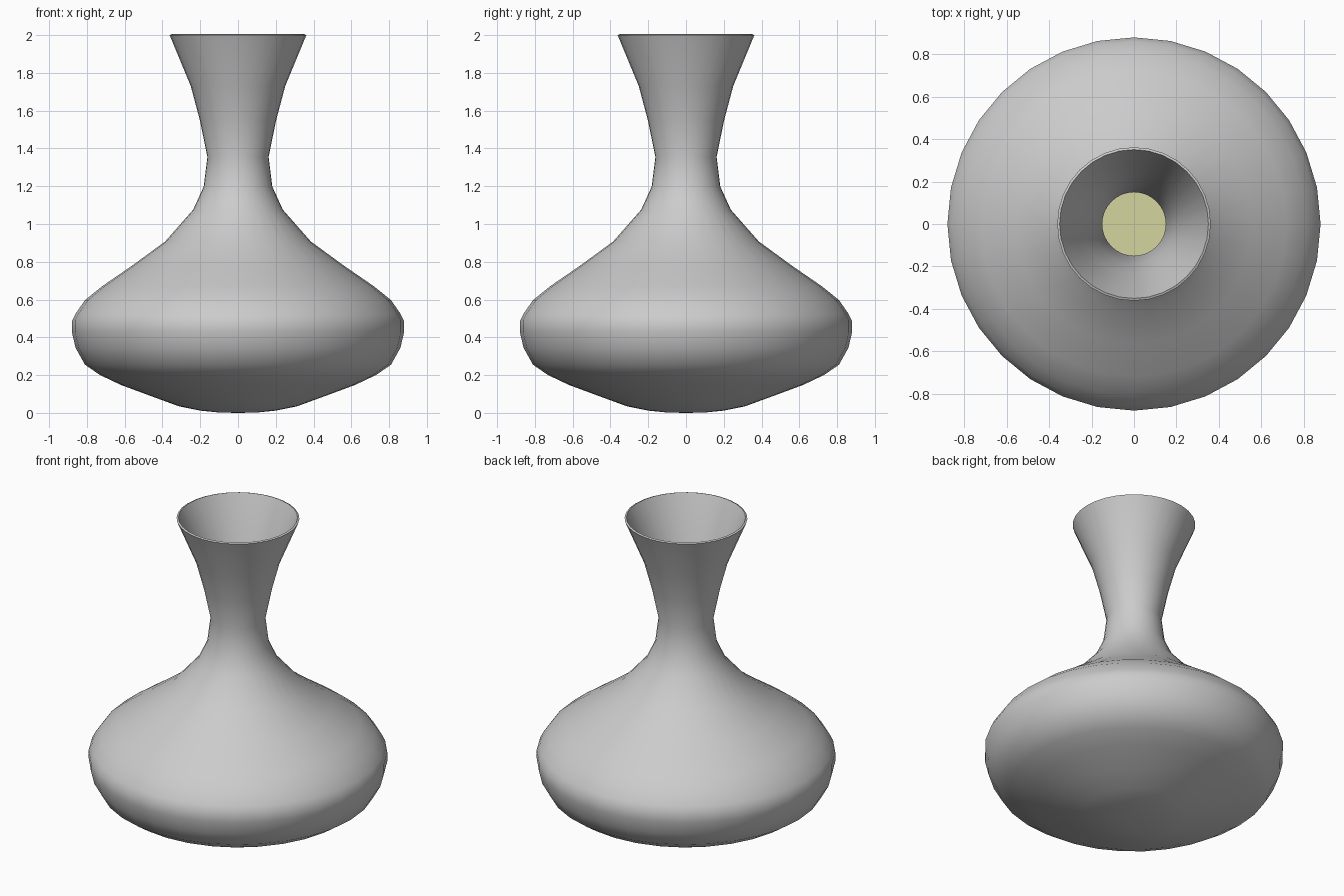
import bpy, bmesh, math

if "Cube" in bpy.data.objects:
    bpy.data.objects.remove(bpy.data.objects["Cube"])

SIDES = 32
WALL = 0.012

# outer profile (radius, height) from base centre to rim
PROFILE = [(0.0, 0.004), (0.10, 0.004), (0.20, 0.012), (0.31, 0.034), (0.45, 0.085),
           (0.62, 0.148), (0.73, 0.20), (0.81, 0.255), (0.86, 0.345),
           (0.88, 0.43), (0.88, 0.485), (0.86, 0.525), (0.81, 0.597), (0.72, 0.67),
           (0.56, 0.78), (0.386, 0.907), (0.238, 1.075), (0.182, 1.197),
           (0.162, 1.355), (0.202, 1.55), (0.25, 1.73), (0.362, 2.0)]
PROFILE[0] = (0.0, 0.0)
PROFILE[1] = (0.10, 0.002)


def lathe(name, profile):
    """Revolve a profile about z, closing the ends that lie on the axis."""
    bm = bmesh.new()
    rings = []
    for r, z in profile:
        n = SIDES if r > 0 else 1
        rings.append([bm.verts.new((r * math.cos(2 * math.pi * i / SIDES),
                                    r * math.sin(2 * math.pi * i / SIDES), z))
                      for i in range(n)])
    for a, b in zip(rings, rings[1:]):
        for i in range(SIDES):
            j = (i + 1) % SIDES
            loop = [a[i % len(a)], a[j % len(a)], b[j % len(b)], b[i % len(b)]]
            bm.faces.new(list(dict.fromkeys(loop)))
    mesh = bpy.data.meshes.new(name)
    bm.to_mesh(mesh)
    bm.free()
    obj = bpy.data.objects.new(name, mesh)
    bpy.context.collection.objects.link(obj)
    bpy.ops.object.select_all(action='DESELECT')
    obj.select_set(True)
    bpy.context.view_layer.objects.active = obj
    return obj


# thin-walled vessel with an open, flared neck
vessel = lathe("decanter", PROFILE)
wall = vessel.modifiers.new("wall", 'SOLIDIFY')
wall.thickness = WALL
wall.offset = -1
bpy.ops.object.modifier_apply(modifier="wall")
bpy.ops.object.shade_smooth_by_angle(angle=math.radians(50))

# liquid filling the bowl up to its widest part
level = 0.43
inside = [(max(r - 0.02, 0), z + 0.016) for r, z in PROFILE if z < level - 0.02]
liquid = lathe("liquid", inside + [(0.862, level), (0.0, level)])
bpy.ops.object.shade_smooth_by_angle(angle=math.radians(50))
mat = bpy.data.materials.new("pale_yellow")
mat.diffuse_color = (0.66, 0.66, 0.35, 1)
mat.use_nodes = True
mat.node_tree.nodes["Principled BSDF"].inputs["Base Color"].default_value = mat.diffuse_color
liquid.data.materials.append(mat)
